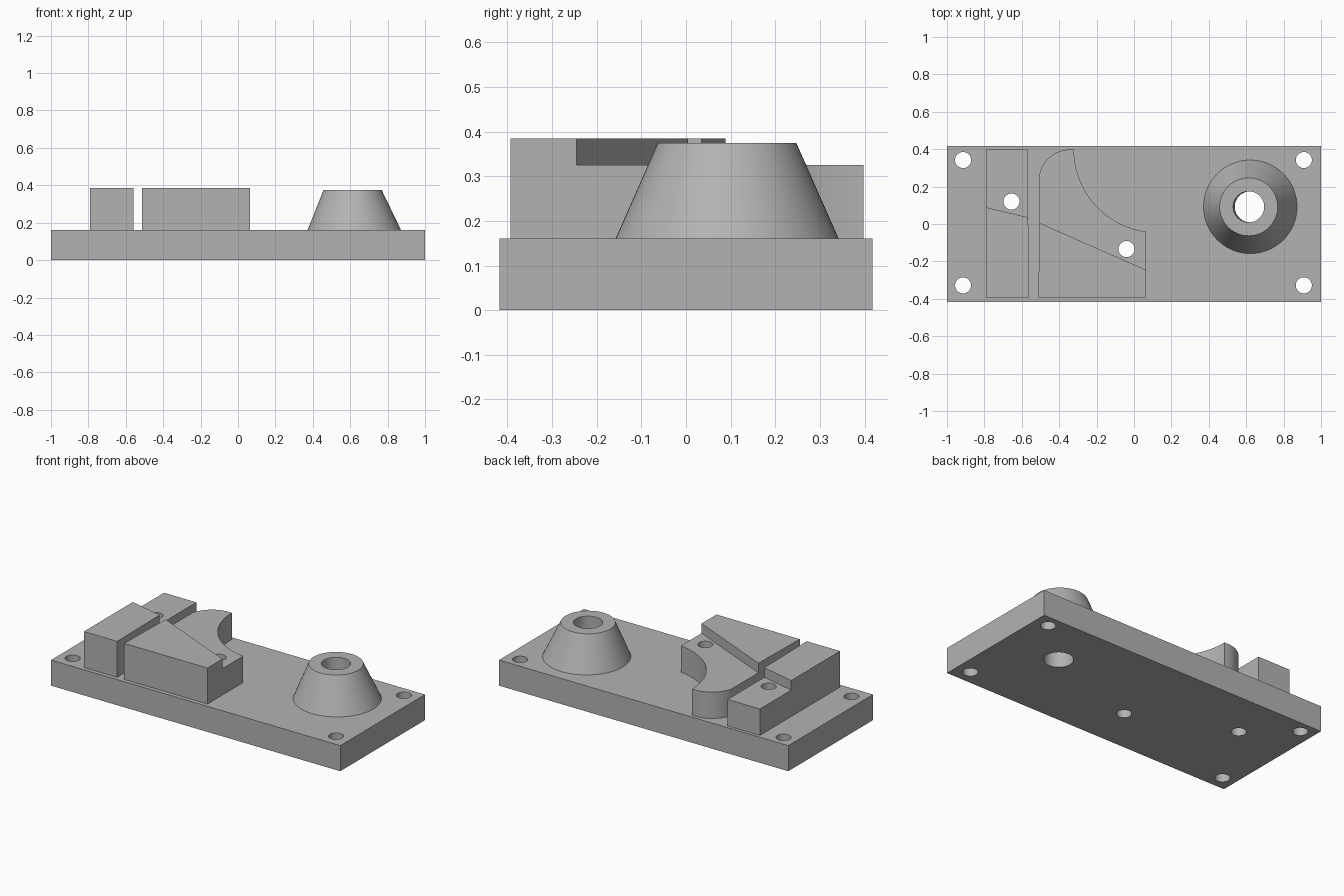
import bpy
import bmesh
from math import sin, cos, radians, tau

cube = bpy.data.objects.get("Cube")
if cube:
    bpy.data.objects.remove(cube, do_unlink=True)

grey = bpy.data.materials.new("steel grey")
grey.use_nodes = True
colour = (0.45, 0.45, 0.45, 1)
grey.diffuse_color = colour
grey.node_tree.nodes["Principled BSDF"].inputs["Base Color"].default_value = colour

PLATE_TOP, STEP_TOP, BLOCK_TOP, BOSS_TOP = 0.16, 0.325, 0.385, 0.375
HOLE_R, BORE_R = 0.043, 0.083


def loft(name, lower, upper, z0, z1):
    """Closed solid between two outlines with equal point counts."""
    bm = bmesh.new()
    a = [bm.verts.new((x, y, z0)) for x, y in lower]
    b = [bm.verts.new((x, y, z1)) for x, y in upper]
    bm.faces.new(a)
    bm.faces.new(b)
    n = len(a)
    for i in range(n):
        j = (i + 1) % n
        bm.faces.new((a[i], a[j], b[j], b[i]))
    bmesh.ops.recalc_face_normals(bm, faces=bm.faces)
    mesh = bpy.data.meshes.new(name)
    bm.to_mesh(mesh)
    bm.free()
    mesh.materials.append(grey)
    obj = bpy.data.objects.new(name, mesh)
    bpy.context.collection.objects.link(obj)
    return obj


def prism(name, outline, z0, z1):
    return loft(name, outline, outline, z0, z1)


def arc(cx, cy, r, start, end, n=24):
    steps = [radians(start + (end - start) * i / n) for i in range(n + 1)]
    return [(cx + r * cos(t), cy + r * sin(t)) for t in steps]


def circle(cx, cy, r, n=64):
    return [(cx + r * cos(tau * i / n), cy + r * sin(tau * i / n)) for i in range(n)]


def drill(x, y):
    return prism("hole_cutter", circle(x, y, HOLE_R, 40), -0.1, 0.6)


def cut(obj, cutters):
    """Subtract the cutters, then shade curved walls smooth."""
    for c in cutters:
        c.hide_render = True
        mod = obj.modifiers.new("cut", "BOOLEAN")
        mod.operation = "DIFFERENCE"
        mod.solver = "EXACT"
        mod.object = c
    bpy.context.view_layer.update()
    dg = bpy.context.evaluated_depsgraph_get()
    mesh = bpy.data.meshes.new_from_object(obj.evaluated_get(dg))
    obj.modifiers.clear()
    obj.data = mesh
    for c in cutters:
        bpy.data.objects.remove(c, do_unlink=True)
    bpy.ops.object.select_all(action="DESELECT")
    obj.select_set(True)
    bpy.context.view_layer.objects.active = obj
    bpy.ops.object.shade_smooth_by_angle(angle=radians(30))


# Hole positions
corner_holes = [(x, y) for x in (-0.914, 0.908) for y in (-0.328, 0.342)]
narrow_hole, wide_hole = (-0.655, 0.12), (-0.04, -0.134)
boss_low, boss_high = (0.622, 0.092), (0.613, 0.092)

# Base plate
plate = prism("base_plate", [(-1, -0.418), (1, -0.418), (1, 0.418), (-1, 0.418)], 0, PLATE_TOP)
cut(plate, [drill(*p) for p in corner_holes + [narrow_hole, wide_hole]]
    + [prism("bore_cutter", circle(*boss_low, BORE_R), -0.1, 0.5)])

# Narrow stepped block
narrow = prism("narrow_block", [(-0.79, -0.393), (-0.56, -0.393), (-0.566, 0.035),
                                (-0.566, 0.398), (-0.79, 0.398)], PLATE_TOP, BLOCK_TOP)
narrow_step = prism("step_cutter", [(-0.89, 0.113), (-0.466, 0.011), (-0.466, 0.6),
                                    (-0.89, 0.6)], STEP_TOP, 0.6)
cut(narrow, [narrow_step, drill(*narrow_hole)])

# Wide block with rounded nose and concave flank
outline = [(-0.512, -0.393), (0.064, -0.393)]
outline += arc(0.121, 0.398, 0.442, 262.6, 180)
outline += arc(-0.343, 0.232, 0.166, 90, 166)
outline += [(-0.504, 0.005)]
wide = prism("wide_block", outline, PLATE_TOP, BLOCK_TOP)
wide_step = prism("step_cutter", [(-0.604, 0.049), (0.164, -0.289), (0.164, 0.6),
                                  (-0.604, 0.6)], STEP_TOP, 0.6)
cut(wide, [wide_step, drill(*wide_hole)])

# Conical boss with a slightly leaning bore
boss = loft("conical_boss", circle(*boss_low, 0.25), circle(*boss_high, 0.155),
            PLATE_TOP, BOSS_TOP)
lean = (boss_high[0] - boss_low[0]) / (BOSS_TOP - PLATE_TOP)
ends = [circle(boss_low[0] + lean * dz, boss_low[1], BORE_R) for dz in (-0.1, 0.4)]
cut(boss, [loft("bore_cutter", *ends, PLATE_TOP - 0.1, PLATE_TOP + 0.4)])
